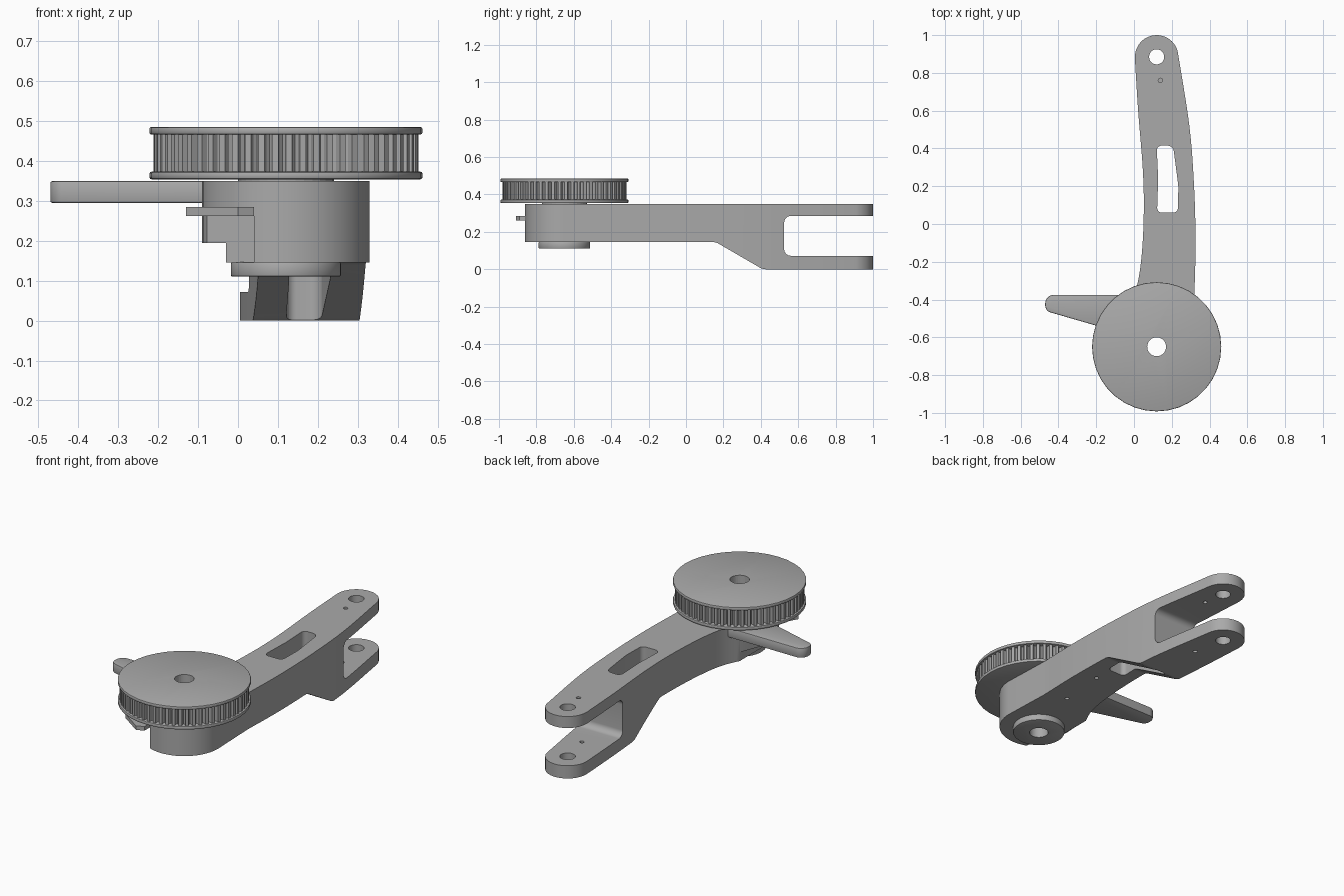
import bpy, bmesh
from math import cos, sin, pi, tan
from mathutils import Vector

if "Cube" in bpy.data.objects:
    bpy.data.objects.remove(bpy.data.objects["Cube"], do_unlink=True)

grey = bpy.data.materials.new("plain grey")
grey.use_nodes = True
COLOUR = (0.4, 0.4, 0.4, 1)
grey.diffuse_color = COLOUR
grey.node_tree.nodes["Principled BSDF"].inputs["Base Color"].default_value = COLOUR

PIVOT = (0.12, -0.65)
TIP = (0.12, 0.885)


def circle(c, r, n=32, start=0, end=2 * pi):
    steps = n if end - start >= 2 * pi else n - 1
    return [(c[0] + r * cos(start + (end - start) * i / steps),
             c[1] + r * sin(start + (end - start) * i / steps)) for i in range(n)]


def rounded(corners, steps=6):
    """Polygon from (x, y, radius) corners, each one filleted."""
    out = []
    for i, (x, y, r) in enumerate(corners):
        p = Vector((x, y))
        if r == 0:
            out.append((x, y))
            continue
        a = (Vector(corners[i - 1][:2]) - p).normalized()
        b = (Vector(corners[(i + 1) % len(corners)][:2]) - p).normalized()
        half = a.angle(b) / 2
        mid = p + (a + b).normalized() * r / sin(half)
        u = p + a * r / tan(half) - mid
        v = p + b * r / tan(half) - mid
        for k in range(steps + 1):
            w = (u.lerp(v, k / steps)).normalized() * r
            out.append(tuple(mid + w))
    return out


def curve(pts, steps=6):
    """Smooth curve through a few points."""
    p = [Vector(q) for q in pts]
    p = [2 * p[0] - p[1]] + p + [2 * p[-1] - p[-2]]
    out = []
    for i in range(1, len(p) - 2):
        a, b, c, d = p[i - 1:i + 3]
        for k in range(steps):
            t = k / steps
            out.append(tuple((2 * b + (c - a) * t + (2 * a - 5 * b + 4 * c - d) * t * t
                              + (3 * b - a - 3 * c + d) * t ** 3) / 2))
    return out + [tuple(pts[-1])]


def prism(name, pts, lo, hi, axis="z", bevel=0):
    """Extrude a closed profile along z, or a (y, z) profile along x."""
    bm = bmesh.new()
    put = (lambda p: (p[0], p[1], lo)) if axis == "z" else (lambda p: (lo, p[0], p[1]))
    face = bm.faces.new([bm.verts.new(put(p)) for p in pts])
    res = bmesh.ops.extrude_face_region(bm, geom=[face])
    shift = (0, 0, hi - lo) if axis == "z" else (hi - lo, 0, 0)
    bmesh.ops.translate(bm, vec=shift, verts=[v for v in res["geom"] if isinstance(v, bmesh.types.BMVert)])
    bmesh.ops.recalc_face_normals(bm, faces=bm.faces)
    if bevel:
        rims = [e for e in bm.edges if abs(e.verts[0].co.z - e.verts[1].co.z) < 1e-5]
        bmesh.ops.bevel(bm, geom=rims, offset=bevel, segments=2, profile=0.5, affect="EDGES")
    mesh = bpy.data.meshes.new(name)
    bm.to_mesh(mesh)
    bm.free()
    mesh.materials.append(grey)
    obj = bpy.data.objects.new(name, mesh)
    bpy.context.collection.objects.link(obj)
    return obj


def combine(obj, other, operation="DIFFERENCE"):
    mod = obj.modifiers.new("combine", "BOOLEAN")
    mod.operation, mod.object, mod.solver = operation, other, "EXACT"
    bpy.context.view_layer.objects.active = obj
    bpy.ops.object.modifier_apply(modifier=mod.name)
    bpy.data.objects.remove(other, do_unlink=True)


def box(x0, x1, y0, y1, z0, z1):
    return prism("cutter", [(x0, y0), (x1, y0), (x1, y1), (x0, y1)], z0, z1)


# Curved arm: plan outline intersected with the forked side profile
right = curve([(0.32, -0.37), (0.326, -0.1), (0.318, 0.2), (0.293, 0.52), (0.232, 0.91)])
left = curve([(0.005, 0.87), (0.022, 0.6), (0.046, 0.3), (0.052, 0.08), (0.042, -0.15),
              (0.015, -0.33), (-0.04, -0.46), (-0.085, -0.58)])
outline = (circle(PIVOT, 0.21, 32, pi * 1.02, pi * 2) + right
           + circle(TIP, 0.115, 18, 0.3, pi - 0.05) + left)
arm = prism("arm", outline, -0.05, 0.35, bevel=0)
side = rounded([(-0.95, 0.145, 0), (0.16, 0.145, 0.06), (0.41, 0, 0.06), (1.05, 0, 0),
                (1.05, 0.072, 0), (0.525, 0.072, 0.035), (0.525, 0.285, 0.035),
                (1.05, 0.285, 0), (1.05, 0.4, 0), (-0.95, 0.4, 0)])
combine(arm, prism("cutter", side, -0.6, 0.6, "x"), "INTERSECT")

# Recess and step on the boss
combine(arm, box(-0.3, 0.04, -1, -0.72, 0, 0.262))
combine(arm, box(-0.3, -0.03, -1, -0.3, 0, 0.195))

# Window, pin holes and screw holes
window = rounded([(0.122, 0.06, 0.025), (0.232, 0.06, 0.025), (0.235, 0.2, 0.2),
                  (0.207, 0.415, 0.035), (0.12, 0.415, 0.025), (0.128, 0.24, 0.3)])
combine(arm, prism("cutter", window, -0.2, 0.6))
combine(arm, prism("cutter", circle(TIP, 0.04), -0.2, 0.6))
combine(arm, prism("cutter", circle(PIVOT, 0.05), -0.2, 0.6))
for x, y, low, high in ((0.14, 0.76, 0.2, 0.5), (0.16, 0.7, -0.1, 0.2),
                        (0.2, -0.32, 0.05, 0.25), (0.22, -0.05, 0.05, 0.25)):
    combine(arm, prism("cutter", circle((x, y), 0.012, 12), low, high))

# Lever on the right side
lever = prism("lever", rounded([(-0.47, -0.375, 0.045), (-0.47, -0.46, 0.038), (-0.2, -0.538, 0),
                                (-0.06, -0.58, 0), (0.06, -0.5, 0), (0.06, -0.375, 0)]),
              0.295, 0.3495, bevel=0.005)

# Small stop tab below the pulley
tab = prism("stop_tab", [(-0.13, -0.82), (0, -0.91), (0.04, -0.89), (0.04, -0.7), (-0.06, -0.7)],
            0.262, 0.285)

# Bearing disc under the boss
disc = prism("bearing_disc", circle(PIVOT, 0.138, 48), 0.11, 0.147, bevel=0.005)
combine(disc, prism("cutter", circle(PIVOT, 0.05), 0, 0.3))

# Toothed pulley: grooved core between two flanges
TEETH = 60
core_pts = []
for i in range(TEETH):
    for part, r in ((0, 0.332), (0.45, 0.332), (0.53, 0.315), (0.72, 0.308), (0.92, 0.315)):
        a = 2 * pi * (i + part) / TEETH
        core_pts.append((PIVOT[0] + r * cos(a), PIVOT[1] + r * sin(a)))
core = prism("pulley_teeth", core_pts, 0.365, 0.475)
lower = prism("pulley_lower_flange", circle(PIVOT, 0.342, 36), 0.354, 0.373, bevel=0.005)
upper = prism("pulley_upper_flange", circle(PIVOT, 0.342, 36), 0.466, 0.485, bevel=0.005)
hub = prism("pulley_hub", circle(PIVOT, 0.12, 32), 0.345, 0.36)
for part in (core, lower, upper, hub):
    combine(part, prism("cutter", circle(PIVOT, 0.05), 0.2, 0.6))

# Smooth the curved walls, keep the edges crisp
for part in (arm, lever, disc, lower, upper):
    bpy.ops.object.select_all(action="DESELECT")
    part.select_set(True)
    bpy.context.view_layer.objects.active = part
    bpy.ops.object.shade_smooth_by_angle(angle=0.5)
